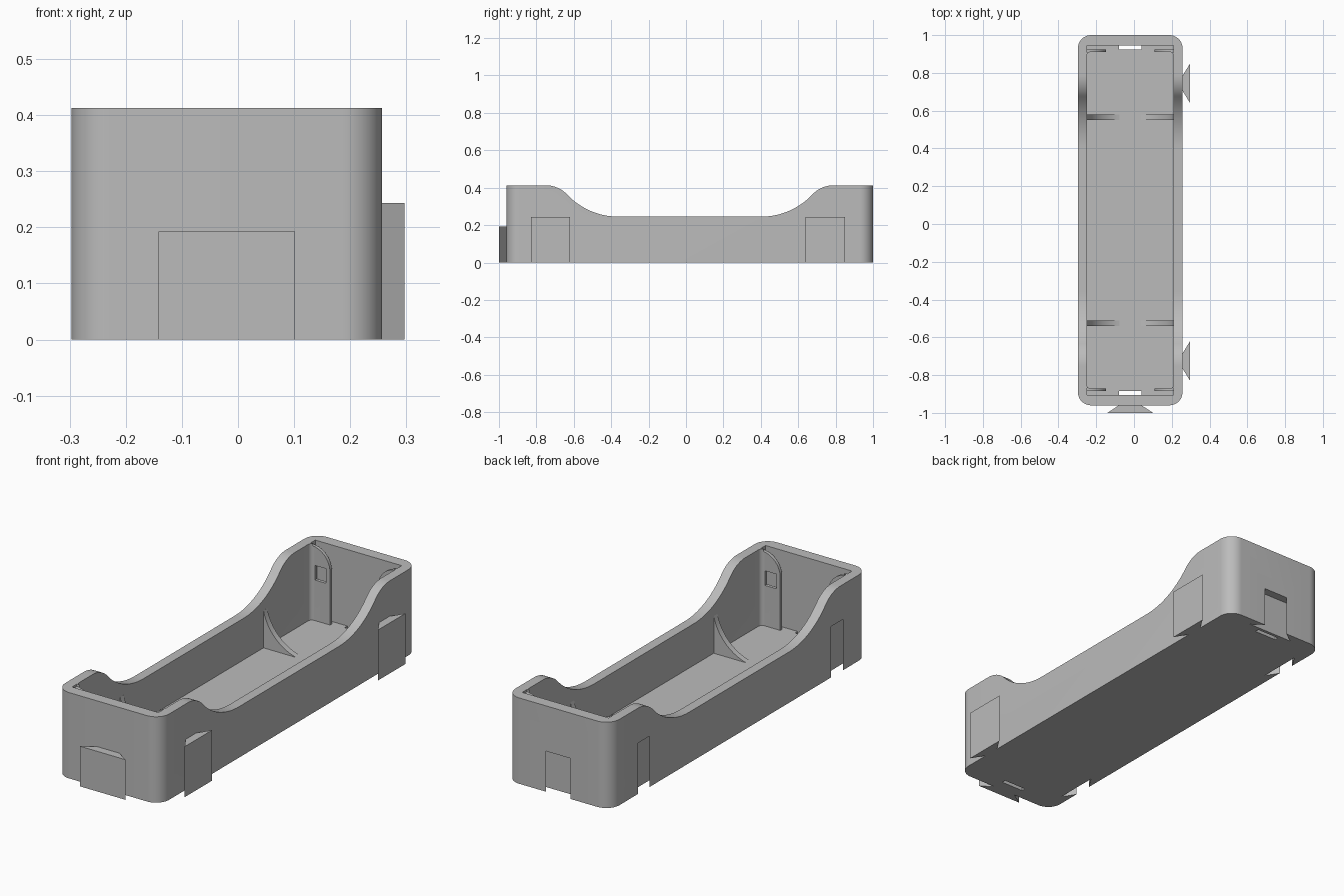
import bpy, bmesh
from math import sin, cos, pi, radians

if "Cube" in bpy.data.objects:
    bpy.data.objects.remove(bpy.data.objects["Cube"], do_unlink=True)

grey = bpy.data.materials.new("plain grey")
grey.use_nodes = True
grey.diffuse_color = (0.5, 0.5, 0.5, 1)
grey.node_tree.nodes["Principled BSDF"].inputs["Base Color"].default_value = (0.5, 0.5, 0.5, 1)

CX, CY = -0.02, 0.02          # centre of the tray body
HX, HY = 0.277, 0.98          # half width and half length of the body
HEIGHT, FLOOR, LOW_RIM = 0.413, 0.045, 0.245
IN_X, IN_Y = 0.23, 0.89       # half size of the pocket
SLIT_IN, SLIT_OUT = 0.905, 0.925
ABOVE = 0.6


def prism(name, points, axis, lo, hi):
    """Extrude a 2D outline along one axis."""
    place = {"x": lambda a, b, t: (t, a, b),
             "y": lambda a, b, t: (a, t, b),
             "z": lambda a, b, t: (a, b, t)}[axis]
    bm = bmesh.new()
    rings = [[bm.verts.new(place(a, b, t)) for a, b in points] for t in (lo, hi)]
    n = len(points)
    bm.faces.new(rings[0])
    bm.faces.new(rings[1])
    for i in range(n):
        j = (i + 1) % n
        bm.faces.new((rings[0][i], rings[0][j], rings[1][j], rings[1][i]))
    bmesh.ops.recalc_face_normals(bm, faces=bm.faces)
    mesh = bpy.data.meshes.new(name)
    bm.to_mesh(mesh)
    bm.free()
    mesh.materials.append(grey)
    obj = bpy.data.objects.new(name, mesh)
    bpy.context.collection.objects.link(obj)
    return obj


def arc(cx, cy, r, start, end, steps=12):
    angles = [radians(start + (end - start) * i / steps) for i in range(steps + 1)]
    return [(cx + r * cos(a), cy + r * sin(a)) for a in angles]


def rounded_rect(hx, hy, r):
    pts = []
    for k, (sx, sy) in enumerate([(1, 1), (-1, 1), (-1, -1), (1, -1)]):
        pts += arc(CX + sx * (hx - r), CY + sy * (hy - r), r, 90 * k, 90 * k + 90)
    return pts


def box(x0, x1, y0, y1):
    return [(x0, y0), (x1, y0), (x1, y1), (x0, y1)]


def mirrored(half, centre):
    """Complete an outline given as offsets on the positive side."""
    return [(centre + a, b) for a, b in half] + [(centre - a, b) for a, b in reversed(half)]


def select_only(obj):
    bpy.ops.object.select_all(action="DESELECT")
    obj.select_set(True)
    bpy.context.view_layer.objects.active = obj


def cut(obj, cutter):
    cutter.hide_render = True
    mod = obj.modifiers.new("cut", "BOOLEAN")
    mod.operation = "DIFFERENCE"
    mod.solver = "EXACT"
    mod.object = cutter
    select_only(obj)
    bpy.ops.object.modifier_apply(modifier=mod.name)
    bpy.data.objects.remove(cutter, do_unlink=True)


def dovetail(wide, narrow, depth, lead):
    """Offsets (along wall, away from neck) of a dovetail; lead carries the neck on."""
    return [(-narrow / 2, -lead), (narrow / 2, -lead), (narrow / 2, 0),
            (wide / 2, depth), (-wide / 2, depth), (-narrow / 2, 0)]


# Tray body with its pocket
tray = prism("tray_body", rounded_rect(HX, HY, 0.07), "z", 0, HEIGHT)
cut(tray, prism("pocket_cutter", rounded_rect(IN_X, IN_Y, 0.02), "z", FLOOR, ABOVE))

# Sweeping dip in the long side walls
dip = arc(0.38, LOW_RIM + 0.38, 0.38, -90, -43.4, 16)
dip += arc(0.77, HEIGHT - 0.157, 0.157, 136.6, 90)
dip.append((0.77, ABOVE))
cut(tray, prism("dip_cutter", mirrored(dip, CY), "x", -1, 1))

# Contact slits, arched openings, windows and floor holes at both ends
opening = [(0.1275, FLOOR)] + arc(IN_X, 0.30, IN_X - 0.1275, 180, 90) + [(IN_X, ABOVE)]
for s in (-1, 1):
    def span(a, b):
        return sorted((CY + s * a, CY + s * b))
    slit = span(SLIT_IN, SLIT_OUT)
    cut(tray, prism("slit_cutter", box(CX - IN_X, CX + IN_X, *slit), "z", FLOOR, ABOVE))
    cut(tray, prism("opening_cutter", mirrored(opening, CX), "y", *span(IN_Y - 0.001, SLIT_IN + 0.01)))
    cut(tray, prism("hole_cutter", box(CX - 0.06, CX + 0.06, *slit), "z", -0.1, FLOOR + 0.02))
    for side in (-1, 1):
        x = CX + side * 0.178
        cut(tray, prism("window_cutter", box(x - 0.03, x + 0.03, 0.24, 0.31), "y",
                        *span(IN_Y - 0.01, SLIT_IN + 0.01)))

# Dovetail sockets in the right-hand wall and the back wall
TAB_Y = (-0.725, 0.745)
for y in TAB_Y:
    pts = [(CX - HX + d, y + a) for a, d in dovetail(0.215, 0.09, 0.04, 0.02)]
    cut(tray, prism("side_socket_cutter", pts, "z", -0.1, LOW_RIM))
pts = [(CX + a, CY + HY - d) for a, d in dovetail(0.245, 0.13, 0.04, 0.02)]
cut(tray, prism("back_socket_cutter", pts, "z", -0.1, 0.195))

# Matching dovetail tabs on the opposite walls
parts = [tray]
for name, y in zip(("front_side_tab", "back_side_tab"), TAB_Y):
    pts = [(CX + HX + d, y + a) for a, d in dovetail(0.21, 0.08, 0.04, 0.004)]
    parts.append(prism(name, pts, "z", 0, 0.243))
pts = [(CX + a, CY - HY - d) for a, d in dovetail(0.243, 0.12, 0.04, 0.004)]
parts.append(prism("front_tab", pts, "z", 0, 0.193))

# Curved cradle ribs across the pocket floor
RADIUS, AXIS_Z = 0.235, 0.273
for end, s in (("front", -1), ("back", 1)):
    for side, sx in (("left", 1), ("right", -1)):
        curve = arc(0, AXIS_Z, RADIUS, -76.5, -12, 20)
        pts = [(a, b) for a, b in curve]
        pts += [(IN_X + 0.01, pts[-1][1]), (IN_X + 0.01, FLOOR - 0.01), (pts[0][0], FLOOR - 0.01)]
        pts = [(CX + sx * a, b) for a, b in pts]
        y = CY + s * 0.545
        parts.append(prism(f"{end}_{side}_rib", pts, "y", y - 0.014, y + 0.014))

for part in parts:
    select_only(part)
    bpy.ops.object.shade_smooth_by_angle(angle=radians(30))
